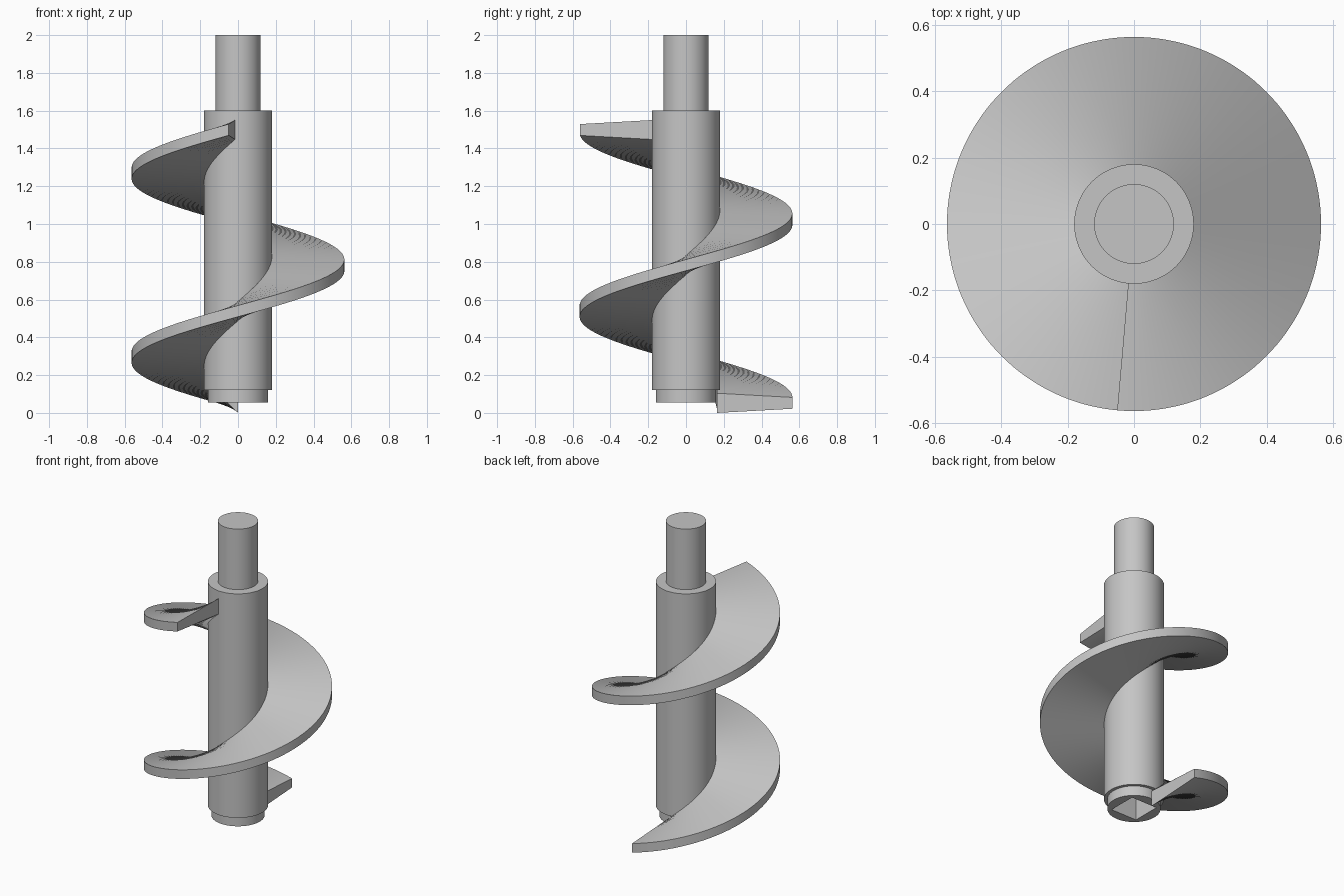
import bpy, bmesh
from math import sin, cos, pi, radians

cube = bpy.data.objects.get("Cube")
if cube:
    bpy.data.objects.remove(cube, do_unlink=True)

# One steel-grey material
grey = bpy.data.materials.new("steel_grey")
grey.use_nodes = True
colour = (0.56, 0.56, 0.56, 1)
grey.diffuse_color = colour
grey.node_tree.nodes["Principled BSDF"].inputs["Base Color"].default_value = colour


def finish(name, bm):
    bmesh.ops.recalc_face_normals(bm, faces=bm.faces)
    mesh = bpy.data.meshes.new(name)
    bm.to_mesh(mesh)
    bm.free()
    mesh.materials.append(grey)
    obj = bpy.data.objects.new(name, mesh)
    bpy.context.collection.objects.link(obj)
    return obj


def activate(obj):
    bpy.ops.object.select_all(action='DESELECT')
    obj.select_set(True)
    bpy.context.view_layer.objects.active = obj


def skin(bm, sections, closed_section, closed_path):
    """Join consecutive sections of vertices with quads."""
    n = len(sections[0])
    count = len(sections)
    for i in range(count if closed_path else count - 1):
        a, b = sections[i], sections[(i + 1) % count]
        for j in range(n if closed_section else n - 1):
            k = (j + 1) % n
            bm.faces.new((a[j], a[k], b[k], b[j]))


# Stepped shaft: lower collar, main tube, upper spigot
SIDES = 96
profile = [(0.16, 0.055), (0.16, 0.12), (0.18, 0.12),
           (0.18, 1.6), (0.12, 1.6), (0.12, 2.0)]
bm = bmesh.new()
rings = [[bm.verts.new((r * cos(2 * pi * s / SIDES), r * sin(2 * pi * s / SIDES), z))
          for s in range(SIDES)] for r, z in profile]
skin(bm, rings, True, False)
bm.faces.new(rings[0])
bm.faces.new(rings[-1])
shaft = finish("shaft", bm)

# Square drive socket in the underside
bm = bmesh.new()
bmesh.ops.create_cube(bm, size=1)
bmesh.ops.scale(bm, vec=(0.19, 0.19, 0.5), verts=bm.verts)
bmesh.ops.translate(bm, vec=(0, 0, 0.055), verts=bm.verts)
cutter = finish("socket_cutter", bm)
cutter.hide_render = True
activate(shaft)
cut = shaft.modifiers.new("socket", 'BOOLEAN')
cut.operation = 'DIFFERENCE'
cut.solver = 'EXACT'
cut.object = cutter
bpy.ops.object.modifier_apply(modifier=cut.name)
bpy.data.objects.remove(cutter, do_unlink=True)

# Helical flight: thick at the root, thinner at the rim
START, SWEEP, STEPS = 90, 535, 214
LOW, HIGH = 0.053, 1.5
section = [(0.165, -0.052), (0.563, -0.03), (0.563, 0.03), (0.165, 0.052)]
bm = bmesh.new()
slices = []
for i in range(STEPS + 1):
    t = i / STEPS
    angle = radians(START + SWEEP * t)
    z = LOW + (HIGH - LOW) * t
    slices.append([bm.verts.new((r * cos(angle), r * sin(angle), z + dz))
                   for r, dz in section])
skin(bm, slices, True, False)
bm.faces.new(slices[0])
bm.faces.new(slices[-1])
flight = finish("helical_flight", bm)
lowest = min(v.co.z for v in flight.data.vertices)
flight.location.z = -lowest

for part in (shaft, flight):
    activate(part)
    bpy.ops.object.shade_smooth_by_angle(angle=radians(30))
